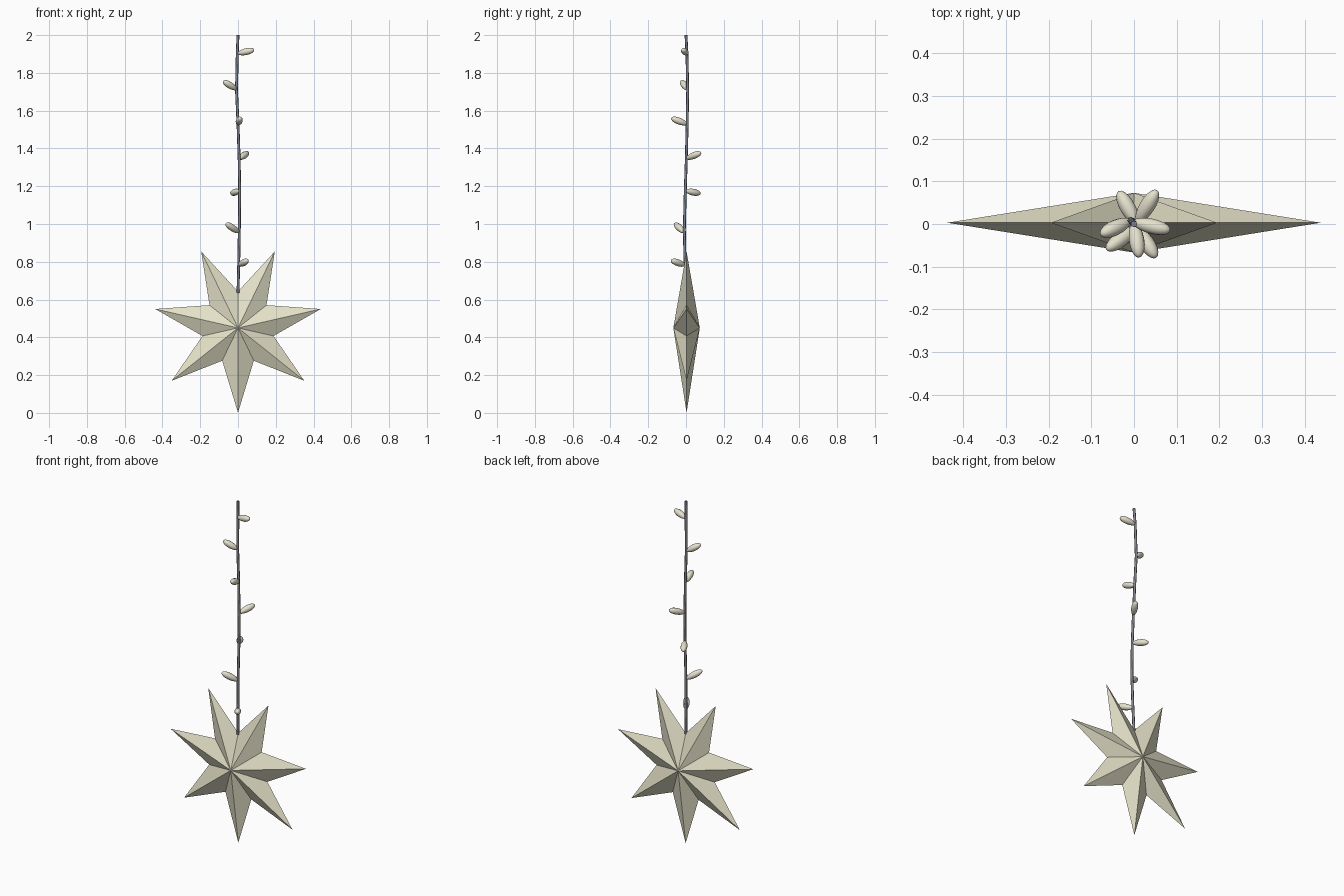
import bpy, bmesh, math
from mathutils import Vector

if "Cube" in bpy.data.objects:
    bpy.data.objects.remove(bpy.data.objects["Cube"])


def material(name, rgb):
    m = bpy.data.materials.new(name)
    m.diffuse_color = (*rgb, 1)
    m.use_nodes = True
    m.node_tree.nodes["Principled BSDF"].inputs["Base Color"].default_value = m.diffuse_color
    return m


CREAM = material("cream paper", (0.78, 0.76, 0.58))
BULB = material("warm white bulb", (0.78, 0.75, 0.61))
GREY = material("grey cord", (0.22, 0.22, 0.25))


def finish(bm, name, mat, smooth=False):
    bmesh.ops.recalc_face_normals(bm, faces=bm.faces)
    me = bpy.data.meshes.new(name)
    bm.to_mesh(me)
    bm.free()
    me.materials.append(mat)
    for p in me.polygons:
        p.use_smooth = smooth
    ob = bpy.data.objects.new(name, me)
    bpy.context.collection.objects.link(ob)
    return ob


# Seven-pointed folded star: zigzag rim joined to a front and a back apex
CENTRE, OUTER, INNER, DEPTH, POINTS = Vector((0, 0.003, 0.45)), 0.449, 0.193, 0.07, 7
bm = bmesh.new()
rim = []
for i in range(POINTS * 2):
    a = math.pi * i / POINTS
    r = INNER if i % 2 else OUTER
    rim.append(bm.verts.new(CENTRE + Vector((r * math.sin(a), 0, -r * math.cos(a)))))
for side in (-1, 1):
    apex = bm.verts.new(CENTRE + Vector((0, side * DEPTH, 0)))
    for i in range(len(rim)):
        bm.faces.new((apex, rim[i], rim[(i + 1) % len(rim)]))
finish(bm, "paper_star", CREAM)

# Gently wavering centre line of the hanging cord
PATH = [(0, 0, 0.635), (0.004, -0.005, 0.8), (0.007, -0.009, 0.97), (0.009, -0.004, 1.17),
        (0.006, 0.002, 1.35), (0.0, 0.006, 1.53), (-0.008, 0.009, 1.71),
        (-0.004, 0.005, 1.9), (0, 0, 2.0)]


def on_path(z):
    for p, q in zip(PATH, PATH[1:]):
        if z <= q[2]:
            return Vector(p).lerp(Vector(q), (z - p[2]) / (q[2] - p[2]))
    return Vector(PATH[-1])


# Plain round cord
SIDES, RADIUS = 8, 0.0075
bm = bmesh.new()
rings = []
for p in PATH:
    rings.append([bm.verts.new(Vector(p) + Vector((math.cos(t), math.sin(t), 0)) * RADIUS)
                  for t in (2 * math.pi * s / SIDES for s in range(SIDES))])
for lo, hi in zip(rings, rings[1:]):
    for s in range(SIDES):
        t = (s + 1) % SIDES
        bm.faces.new((lo[s], lo[t], hi[t], hi[s]))
bm.faces.new(rings[0])
bm.faces.new(rings[-1])
cord = finish(bm, "cord", GREY, True)
for p in cord.data.polygons[-2:]:
    p.use_smooth = False

# Little bulbs: (base height, tip position)
BULBS = [(1.902, (0.085, -0.015, 1.922)), (1.712, (-0.078, -0.025, 1.757)),
         (1.528, (0.012, -0.078, 1.561)), (1.346, (0.054, 0.079, 1.378)),
         (1.176, (-0.036, 0.077, 1.161)), (0.955, (-0.064, -0.060, 1.003)),
         (0.781, (0.052, -0.079, 0.808))]
for n, (z, tip) in enumerate(BULBS):
    base, tip = on_path(z), Vector(tip)
    axis = tip - base
    bm = bmesh.new()
    bmesh.ops.create_uvsphere(bm, u_segments=12, v_segments=10, radius=1)
    turn = Vector((0, 0, 1)).rotation_difference(axis.normalized())
    for v in bm.verts:
        w = 0.018 * (1 + 0.1 * v.co.z)      # slightly fuller towards the tip
        local = Vector((v.co.x * w, v.co.y * w, v.co.z * axis.length / 2))
        v.co = (base + tip) / 2 + turn @ local
    finish(bm, f"bulb_{n + 1}", BULB, True)
